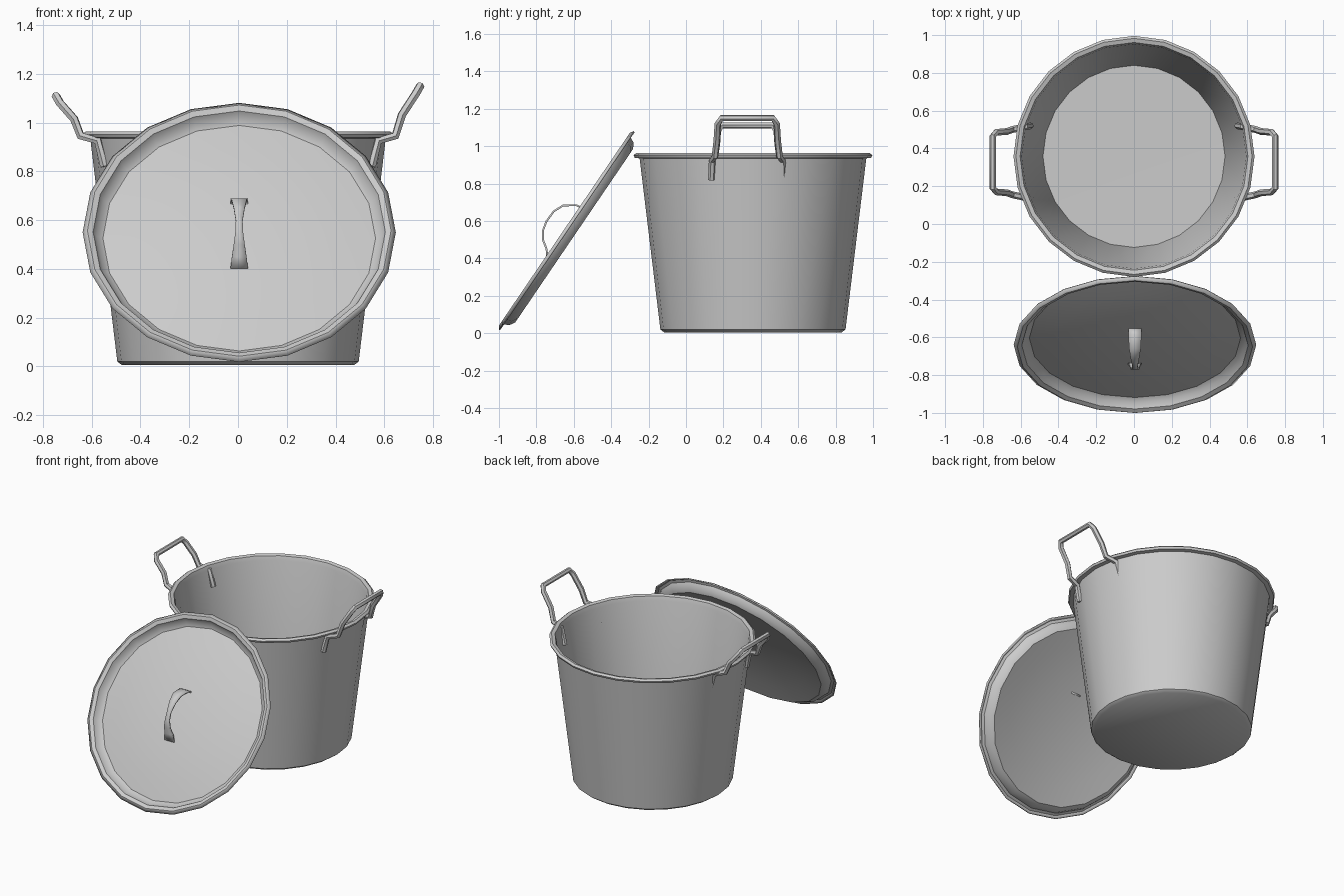
import bpy, bmesh, math
from mathutils import Vector

if "Cube" in bpy.data.objects:
    bpy.data.objects.remove(bpy.data.objects["Cube"])

POT_Y = 0.358
LID_TILT = math.radians(55.8)
LID_POS = (0.005, -0.64, 0.55)


def finish(obj, angle=40):
    bpy.ops.object.select_all(action='DESELECT')
    obj.select_set(True)
    bpy.context.view_layer.objects.active = obj
    bpy.ops.object.shade_smooth_by_angle(angle=math.radians(angle))


def to_object(bm, name):
    bmesh.ops.recalc_face_normals(bm, faces=bm.faces)
    mesh = bpy.data.meshes.new(name)
    bm.to_mesh(mesh)
    bm.free()
    obj = bpy.data.objects.new(name, mesh)
    bpy.context.collection.objects.link(obj)
    return obj


def lathe(name, profile, sides):
    """Spin an (r, z) profile around z."""
    bm = bmesh.new()
    verts = [bm.verts.new((r, 0, z)) for r, z in profile]
    edges = [bm.edges.new(pair) for pair in zip(verts, verts[1:])]
    bmesh.ops.spin(bm, geom=verts + edges, cent=(0, 0, 0), axis=(0, 0, 1),
                   angle=2 * math.pi, steps=sides, use_merge=True)
    bmesh.ops.remove_doubles(bm, verts=bm.verts, dist=1e-4)
    return to_object(bm, name)


def tube(name, points, radius):
    curve = bpy.data.curves.new(name, 'CURVE')
    curve.dimensions = '3D'
    curve.bevel_depth = radius
    curve.bevel_resolution = 1
    curve.use_fill_caps = True
    spline = curve.splines.new('POLY')
    spline.points.add(len(points) - 1)
    for p, co in zip(spline.points, points):
        p.co = (*co, 1)
    obj = bpy.data.objects.new(name, curve)
    bpy.context.collection.objects.link(obj)
    bpy.ops.object.select_all(action='DESELECT')
    obj.select_set(True)
    bpy.context.view_layer.objects.active = obj
    bpy.ops.object.convert(target='MESH')
    finish(bpy.context.object, 50)


# Tapered pot with rolled rim and inner floor
pot = lathe("pot", [(0, 0.005), (0.475, 0.005), (0.495, 0.02), (0.606, 0.935),
                    (0.632, 0.938), (0.638, 0.952), (0.625, 0.963),
                    (0.603, 0.957), (0.594, 0.93), (0.482, 0.03), (0, 0.025)], 24)
pot.location.y = POT_Y
finish(pot)

# Side handles: feet on the wall, out over the rim, up to a bar
for name, side, top in (("right_handle", 1, 1.15), ("left_handle", -1, 1.11)):
    leg = [(0.548, 0.135, 0.82), (0.575, 0.14, 0.925), (0.645, 0.155, 0.945),
           (0.672, 0.165, 0.945 + 0.42 * (top - 0.945)),
           (0.73, 0.17, top - 0.03), (0.747, 0.19, top)]
    path = leg + [(x, 0.655 - y, z) for x, y, z in reversed(leg)]
    tube(name, [(side * x, y, z) for x, y, z in path], 0.018)

# Leaning lid: flange, sunken groove and slightly raised centre
lid = lathe("lid", [(0, 0.0), (0.25, -0.008), (0.44, -0.028), (0.56, -0.047),
                    (0.588, -0.03), (0.602, 0.0), (0.622, 0.008),
                    (0.64, -0.004)], 20)
solid = lid.modifiers.new("thickness", 'SOLIDIFY')
solid.thickness = 0.008
solid.offset = 0
lid.location = LID_POS
lid.rotation_euler.x = LID_TILT
finish(lid)

# Arched strap on the lid, pinched in the middle
sections = [(0.147, -0.01, 0.07), (0.142, 0.03, 0.07), (0.1, 0.09, 0.062),
            (0.044, 0.113, 0.045), (-0.02, 0.115, 0.028), (-0.07, 0.103, 0.032),
            (-0.111, 0.076, 0.045), (-0.142, 0.031, 0.06), (-0.18, 0.0, 0.072)]
bm = bmesh.new()
pairs = [(bm.verts.new((-w / 2, s, h)), bm.verts.new((w / 2, s, h)))
         for s, h, w in sections]
for a, b in zip(pairs, pairs[1:]):
    bm.faces.new((a[0], a[1], b[1], b[0]))
strap = to_object(bm, "lid_strap")
solid = strap.modifiers.new("thickness", 'SOLIDIFY')
solid.thickness = 0.01
solid.offset = 0
strap.location = LID_POS
strap.rotation_euler.x = LID_TILT
finish(strap)
